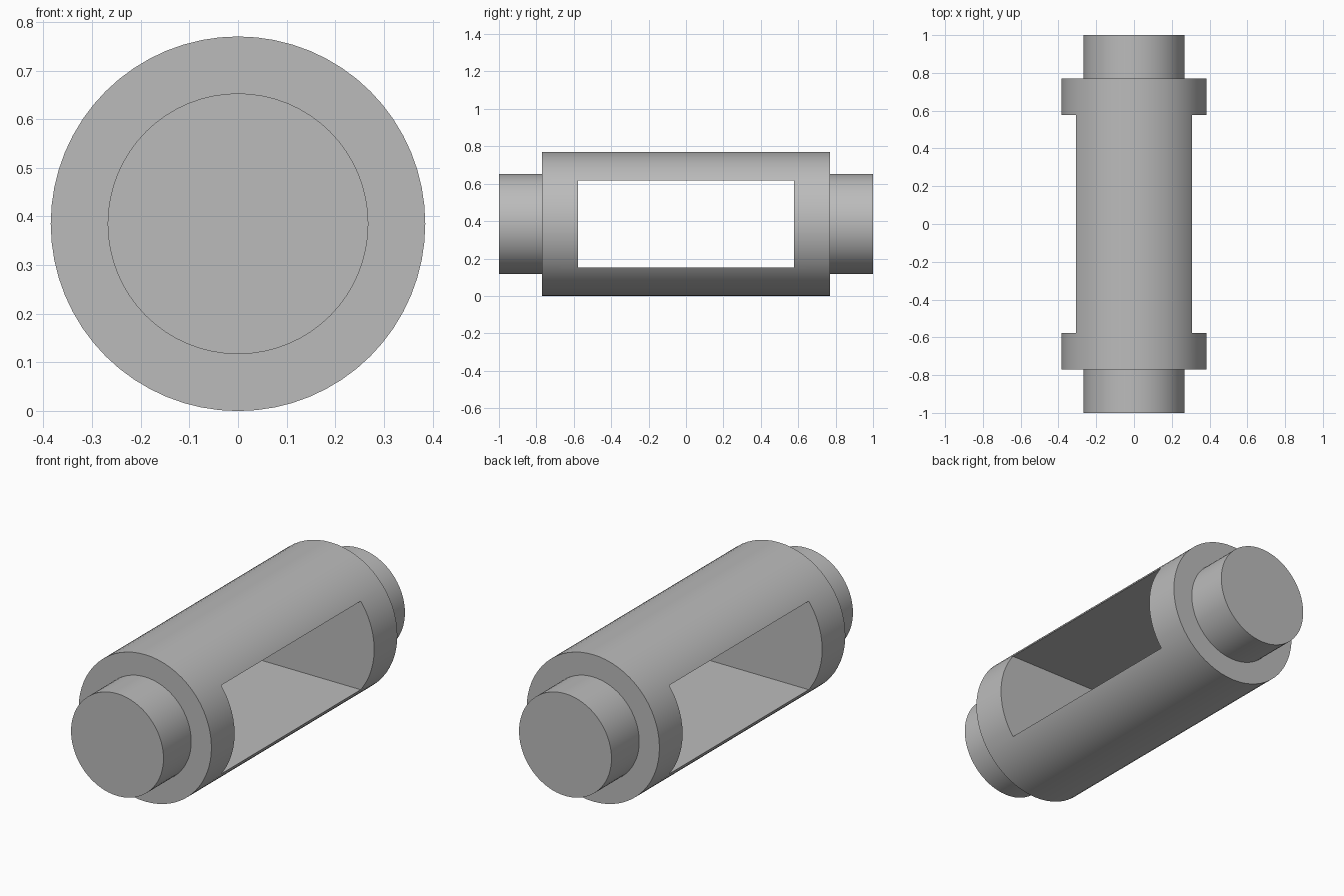
import bpy
import math

# Remove the default cube
if "Cube" in bpy.data.objects:
    bpy.data.objects.remove(bpy.data.objects["Cube"], do_unlink=True)

RADIUS, AXIS_Z = 0.385, 0.385
BODY_HALF, END = 0.77, 1.0
JOURNAL_RADIUS = 0.268
SLOT_HALF_LENGTH, SLOT_HALF_HEIGHT = 0.578, 0.232

# Plain grey material
grey = bpy.data.materials.new("plain_grey")
grey.use_nodes = True
color = (0.5, 0.5, 0.5, 1)
grey.diffuse_color = color
grey.node_tree.nodes["Principled BSDF"].inputs["Base Color"].default_value = color


def cylinder(name, radius, y0, y1):
    """Cylinder lying along y between y0 and y1."""
    bpy.ops.mesh.primitive_cylinder_add(
        vertices=64, radius=radius, depth=y1 - y0,
        location=(0, (y0 + y1) / 2, AXIS_Z), rotation=(math.pi / 2, 0, 0))
    obj = bpy.context.object
    obj.name = name
    obj.data.materials.append(grey)
    return obj


# Main drum
body = cylinder("slotted_body", RADIUS, -BODY_HALF, BODY_HALF)

# Rectangular window cut straight through from side to side
bpy.ops.mesh.primitive_cube_add(size=2, location=(0, 0, AXIS_Z))
cutter = bpy.context.object
cutter.name = "slot_cutter"
cutter.scale = (0.6, SLOT_HALF_LENGTH, SLOT_HALF_HEIGHT)
cutter.data.materials.append(grey)
bpy.context.view_layer.update()

cut = body.modifiers.new("slot", "BOOLEAN")
cut.operation = "DIFFERENCE"
cut.solver = "EXACT"
cut.object = cutter
bpy.ops.object.select_all(action="DESELECT")
body.select_set(True)
bpy.context.view_layer.objects.active = body
bpy.ops.object.modifier_apply(modifier=cut.name)
bpy.data.objects.remove(cutter, do_unlink=True)

# Narrow journals on both ends
front = cylinder("front_journal", JOURNAL_RADIUS, -END, -BODY_HALF)
back = cylinder("back_journal", JOURNAL_RADIUS, BODY_HALF, END)

# Smooth round sides with crisp rims
for obj in (body, front, back):
    bpy.ops.object.select_all(action="DESELECT")
    obj.select_set(True)
    bpy.context.view_layer.objects.active = obj
    bpy.ops.object.shade_smooth_by_angle(angle=math.radians(30))
